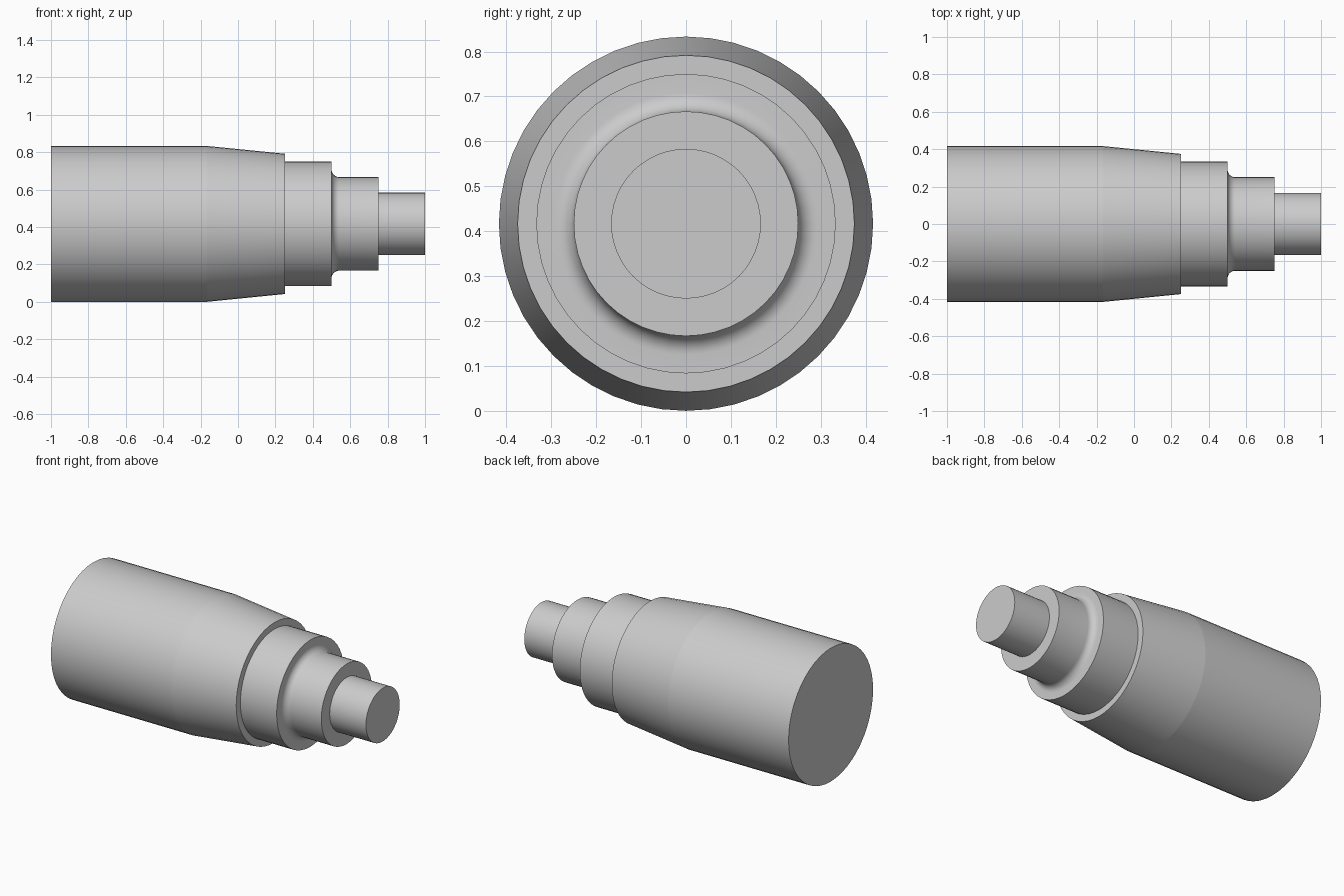
import bpy, bmesh
from math import pi, sin, cos, radians

if "Cube" in bpy.data.objects:
    bpy.data.objects.remove(bpy.data.objects["Cube"])

SEGMENTS = 48
AXIS_Z = 5 / 12
FILLET = 1 / 24

# Half profile of the shaft: (x, radius), from the wide end to the narrow tip
profile = [(-1, 0), (-1, 5 / 12), (-1 / 6, 5 / 12), (0.25, 0.375),
           (0.25, 1 / 3), (0.5, 1 / 3)]
# Concave fillet at the foot of the third step
for i in range(9):
    a = i / 8 * pi / 2
    profile.append((0.5 + FILLET - FILLET * cos(a), 0.25 + FILLET - FILLET * sin(a)))
profile += [(0.75, 0.25), (0.75, 1 / 6), (1, 1 / 6), (1, 0)]

# Turn the profile around the x axis
bm = bmesh.new()
verts = [bm.verts.new((x, 0, r)) for x, r in profile]
edges = [bm.edges.new(pair) for pair in zip(verts, verts[1:])]
bmesh.ops.spin(bm, geom=verts + edges, cent=(0, 0, 0), axis=(1, 0, 0),
               angle=2 * pi, steps=SEGMENTS)
bmesh.ops.remove_doubles(bm, verts=bm.verts, dist=1e-5)
bmesh.ops.recalc_face_normals(bm, faces=bm.faces)

# Crease where the taper begins
for e in bm.edges:
    if all(abs(v.co.x + 1 / 6) < 1e-4 for v in e.verts):
        e.smooth = False

mesh = bpy.data.meshes.new("stepped_shaft")
bm.to_mesh(mesh)
bm.free()
shaft = bpy.data.objects.new("stepped_shaft", mesh)
shaft.location.z = AXIS_Z
bpy.context.collection.objects.link(shaft)
bpy.context.view_layer.objects.active = shaft
shaft.select_set(True)
bpy.ops.object.shade_smooth_by_angle(angle=radians(30), keep_sharp_edges=True)
